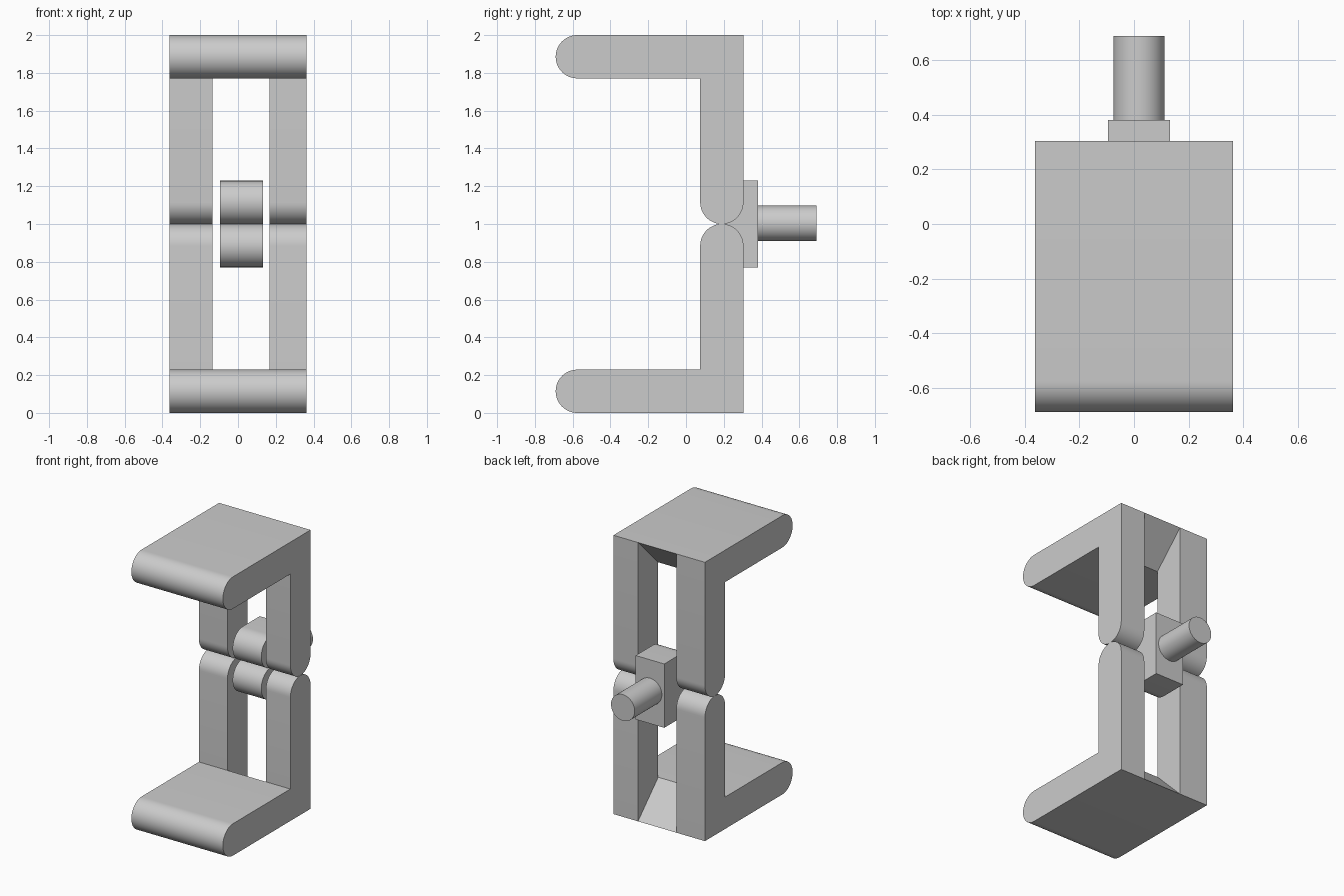
import bpy, bmesh, math
from mathutils import Matrix

cube = bpy.data.objects.get("Cube")
if cube:
    bpy.data.objects.remove(cube, do_unlink=True)

# One plain grey for everything
grey = bpy.data.materials.new("plain_grey")
grey.use_nodes = True
GREY = (0.6, 0.6, 0.6, 1)
grey.diffuse_color = GREY
grey.node_tree.nodes["Principled BSDF"].inputs["Base Color"].default_value = GREY

T = 0.229                 # bar thickness
R = T / 2                 # radius of the rounded ends
BACK = 0.304              # rear face of the jaws
INNER = BACK - T          # front face of the uprights
HINGE = BACK - R          # centre line of the hinge rounds
HALF = 0.363              # half width
SLOT = (-0.136, 0.168)    # opening between the uprights


def arc(cy, cz, start, end, steps=24):
    """Points (y, z) on a circle of radius R between two angles in degrees."""
    angles = [math.radians(start + (end - start) * i / steps) for i in range(steps + 1)]
    return [(cy + R * math.cos(a), cz + R * math.sin(a)) for a in angles]


def sweep(bm, profile, x0, x1, closed=True, caps=(True, True)):
    """Sweep a (y, z) profile from x0 to x1, optionally open or uncapped."""
    rows = [[bm.verts.new((x, y, z)) for y, z in profile] for x in (x0, x1)]
    n = len(profile)
    for i in range(n if closed else n - 1):
        j = (i + 1) % n
        bm.faces.new((rows[0][i], rows[0][j], rows[1][j], rows[1][i]))
    for row, cap in zip(rows, caps):
        if cap:
            bm.faces.new(row)


def finish(bm, name):
    """Weld, clean and turn the mesh into a shaded object."""
    bmesh.ops.remove_doubles(bm, verts=bm.verts[:], dist=1e-4)
    bmesh.ops.dissolve_limit(bm, angle_limit=math.radians(1),
                             verts=bm.verts[:], edges=bm.edges[:])
    bmesh.ops.recalc_face_normals(bm, faces=bm.faces[:])
    mesh = bpy.data.meshes.new(name)
    bm.to_mesh(mesh)
    bm.free()
    mesh.materials.append(grey)
    obj = bpy.data.objects.new(name, mesh)
    bpy.context.collection.objects.link(obj)
    bpy.ops.object.select_all(action='DESELECT')
    obj.select_set(True)
    bpy.context.view_layer.objects.active = obj
    bpy.ops.object.shade_smooth_by_angle(angle=math.radians(30))


# Jaws: a round-nosed plate with a mitred corner and two uprights
plate = [(BACK, 0)] + arc(-0.69 + R, R, 270, 90) + [(INNER, T)]
upright = [(BACK, 0)] + arc(HINGE, 1 - R, 0, 180) + [(INNER, T)]
stations = (-HALF, *SLOT, HALF)

for name, flip in (("lower_jaw", False), ("upper_jaw", True)):
    bm = bmesh.new()
    for i, (x0, x1) in enumerate(zip(stations, stations[1:])):
        middle = i == 1
        # The mitre face is only exposed between the uprights
        sweep(bm, plate, x0, x1, closed=middle, caps=(i == 0, i == 2))
        if not middle:
            sweep(bm, upright, x0, x1, closed=False)
    if flip:
        bmesh.ops.transform(bm, matrix=Matrix.Translation((0, 0, 2)) @ Matrix.Scale(-1, 4, (0, 0, 1)),
                            verts=bm.verts[:])
    finish(bm, name)

# Hinge block: flat back, two rounded lobes in front
block_back = 0.382
lobes = arc(HINGE, 1 - R, 270, 90) + arc(HINGE, 1 + R, 270, 90)[1:]
bm = bmesh.new()
sweep(bm, [(block_back, 1 - T)] + lobes + [(block_back, 1 + T)], -0.095, 0.132)
finish(bm, "hinge_block")

# Round pin sticking out behind the block
bm = bmesh.new()
length = 0.69 - block_back
place = Matrix.Translation((0.018, block_back + length / 2, 1.003)) @ Matrix.Rotation(math.pi / 2, 4, 'X')
bmesh.ops.create_cone(bm, cap_ends=True, segments=48, radius1=0.094, radius2=0.094,
                      depth=length, matrix=place)
finish(bm, "rear_pin")
